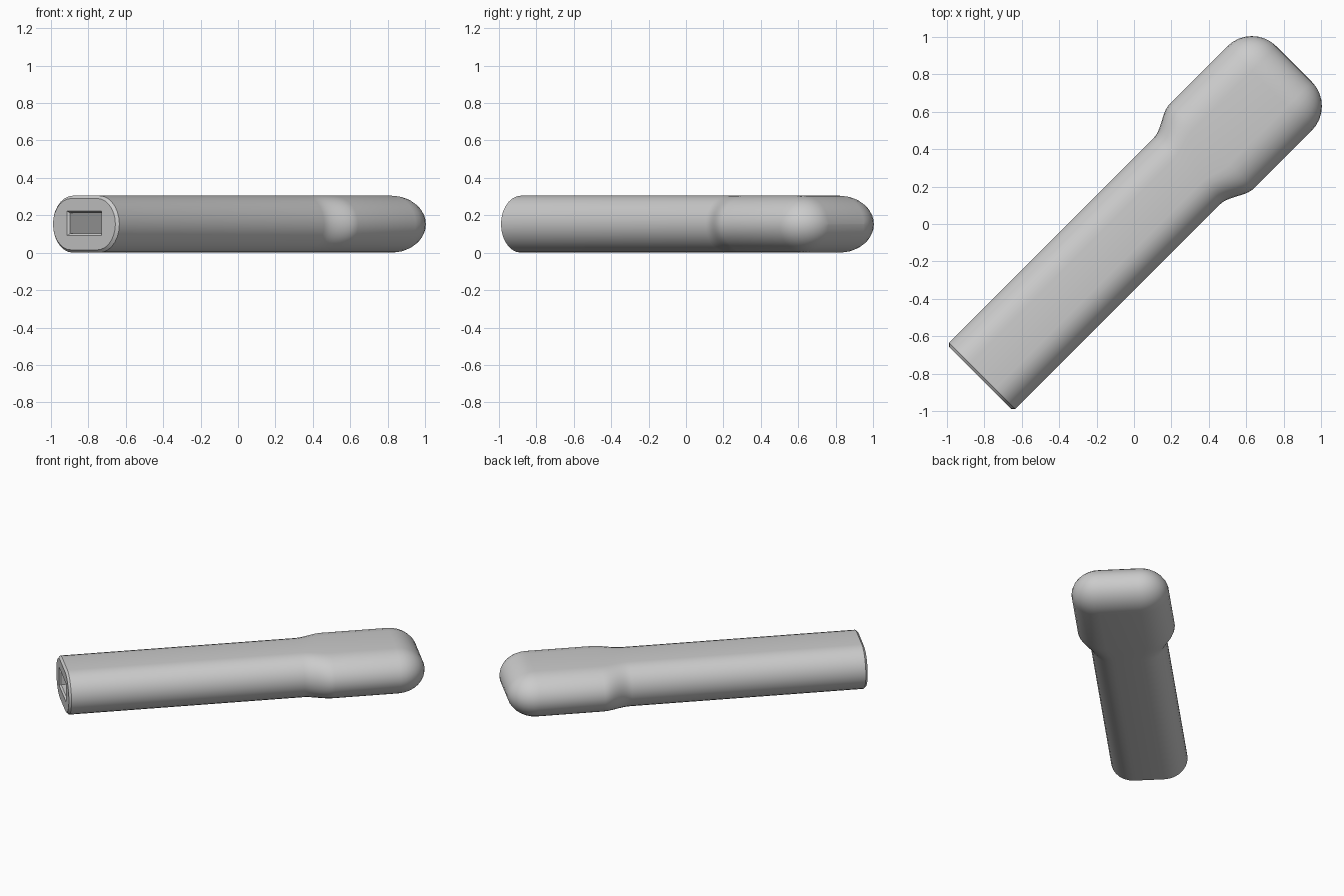
import bpy, bmesh, math
from mathutils import Matrix

if "Cube" in bpy.data.objects:
    bpy.data.objects.remove(bpy.data.objects["Cube"])

R = 0.1525            # half thickness
START, END = -1.163, 1.21
ARC = 14              # segments per rounded side

bm = bmesh.new()


def stadium(u, flat, rv, rz):
    """Rounded cross-section: flat half-width plus elliptical sides."""
    ring = []
    for side in (1, -1):
        for i in range(ARC + 1):
            a = math.pi * (i / ARC - 0.5)
            ring.append(bm.verts.new((u, side * (flat + rv * math.cos(a)),
                                      R + side * rz * math.sin(a))))
    return ring


def rectangle(u, hv, hz):
    return [bm.verts.new((u, s * hv, 0.157 + t * hz))
            for s, t in ((1, -1), (1, 1), (-1, 1), (-1, -1))]


def loft(rings):
    for a, b in zip(rings, rings[1:]):
        for i in range(len(a)):
            j = (i + 1) % len(a)
            bm.faces.new((a[i], a[j], b[j], b[i]))


# Outer body: chamfered end, shaft, flared neck, rounded head
rings = [stadium(START, 0.098, 0.138, R - 0.015),
         stadium(START + 0.015, 0.098, 0.153, R)]
for i in range(11):
    t = i / 10
    s = t * t * (3 - 2 * t)
    rings.append(stadium(0.40 + 0.19 * t, 0.098 + 0.036 * s, 0.153 + 0.032 * s, R))
for i in range(9):
    a = math.radians(89.5) * i / 8
    c = math.cos(a)
    rings.append(stadium(1.025 + 0.185 * math.sin(a), 0.134, 0.185 * c, R * c))
loft(rings)
bm.faces.new(rings[-1])

# Rectangular socket with a chamfered mouth
slot = [rectangle(START, 0.130, 0.065), rectangle(START + 0.012, 0.118, 0.055),
        rectangle(START + 0.5, 0.118, 0.055)]
loft(slot)
bm.faces.new(slot[-1])

# End face around the socket
rim = [e for e in bm.edges if e.is_boundary]
bmesh.ops.triangle_fill(bm, use_beauty=True, use_dissolve=False, edges=rim)
bmesh.ops.recalc_face_normals(bm, faces=bm.faces[:])

# Lay the handle along the diagonal
bmesh.ops.transform(bm, matrix=Matrix.Rotation(math.radians(45), 4, 'Z'), verts=bm.verts[:])

mesh = bpy.data.meshes.new("handle")
bm.to_mesh(mesh)
bm.free()
handle = bpy.data.objects.new("handle", mesh)
bpy.context.collection.objects.link(handle)

grey = bpy.data.materials.new("light grey")
grey.diffuse_color = (0.6, 0.6, 0.6, 1)
grey.use_nodes = True
grey.node_tree.nodes["Principled BSDF"].inputs["Base Color"].default_value = grey.diffuse_color
mesh.materials.append(grey)

bpy.context.view_layer.objects.active = handle
handle.select_set(True)
bpy.ops.object.shade_smooth_by_angle(angle=math.radians(30))
